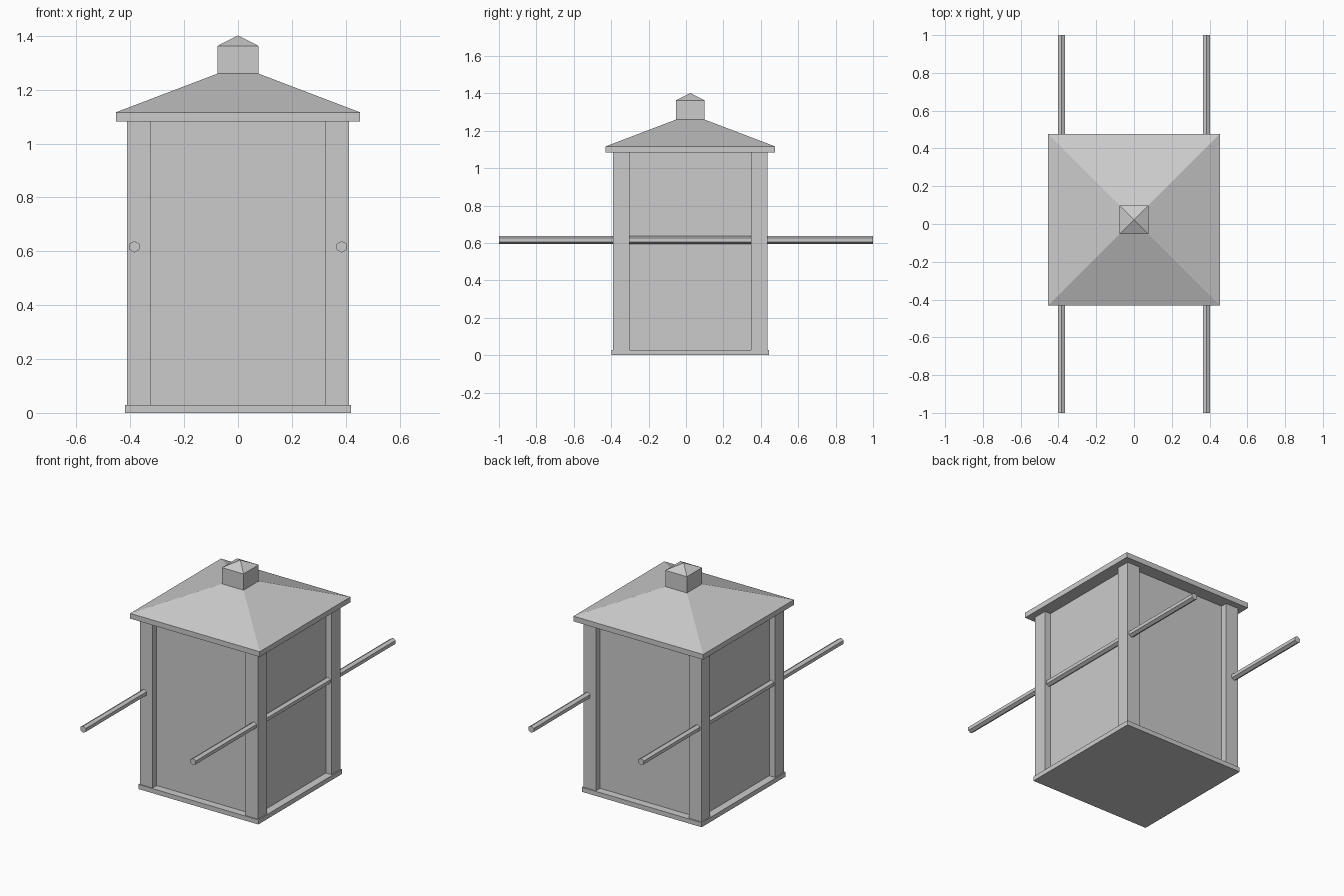
import bpy
import bmesh
from math import pi
from mathutils import Matrix

if "Cube" in bpy.data.objects:
    bpy.data.objects.remove(bpy.data.objects["Cube"], do_unlink=True)

CY = 0.023          # the cabin sits slightly behind the middle of the poles
FLOOR, EAVES = 0.029, 1.083

grey = bpy.data.materials.new("plain_grey")
grey.use_nodes = True
grey.diffuse_color = (0.6, 0.6, 0.6, 1)
grey.node_tree.nodes["Principled BSDF"].inputs["Base Color"].default_value = grey.diffuse_color


def finish(name, bm):
    bmesh.ops.recalc_face_normals(bm, faces=bm.faces)
    mesh = bpy.data.meshes.new(name)
    bm.to_mesh(mesh)
    bm.free()
    mesh.materials.append(grey)
    obj = bpy.data.objects.new(name, mesh)
    bpy.context.collection.objects.link(obj)
    return obj


def square_stack(name, levels, x=0, y=CY):
    """Loft square rings (half width, height); zero half width ends in a point."""
    bm = bmesh.new()
    rings = []
    for half, z in levels:
        if half == 0:
            rings.append([bm.verts.new((x, y, z))])
        else:
            rings.append([bm.verts.new((x + sx * half, y + sy * half, z))
                          for sx, sy in ((-1, -1), (1, -1), (1, 1), (-1, 1))])
    bm.faces.new(rings[0])
    for low, high in zip(rings, rings[1:]):
        for i in range(4):
            j = (i + 1) % 4
            top = [high[0]] if len(high) == 1 else [high[j], high[i]]
            bm.faces.new([low[i], low[j]] + top)
    if len(rings[-1]) == 4:
        bm.faces.new(rings[-1])
    return finish(name, bm)


# Floor slab and recessed cabin walls
square_stack("base", [(0.42, 0), (0.42, FLOOR)])
square_stack("cabin_walls", [(0.372, FLOOR), (0.372, EAVES)])

# Corner posts
for sx, side in ((-1, "right"), (1, "left")):
    for sy, end in ((-1, "front"), (1, "back")):
        square_stack(f"{end}_{side}_post", [(0.044, FLOOR), (0.044, EAVES)],
                     sx * 0.369, CY + sy * 0.369)

# Hipped roof and its small capped turret
square_stack("roof", [(0.454, EAVES), (0.454, 1.116), (0.076, 1.26)])
square_stack("roof_turret", [(0.076, 1.26), (0.076, 1.363), (0, 1.402)])

# Hexagonal carrying poles, with a ridge on top
for sx, side in ((-1, "right"), (1, "left")):
    bm = bmesh.new()
    bmesh.ops.create_cone(bm, cap_ends=True, segments=6, radius1=0.0215,
                          radius2=0.0215, depth=2,
                          matrix=Matrix.Translation((sx * 0.385, 0, 0.617))
                          @ Matrix.Rotation(pi / 2, 4, "X"))
    finish(f"{side}_carrying_pole", bm)
